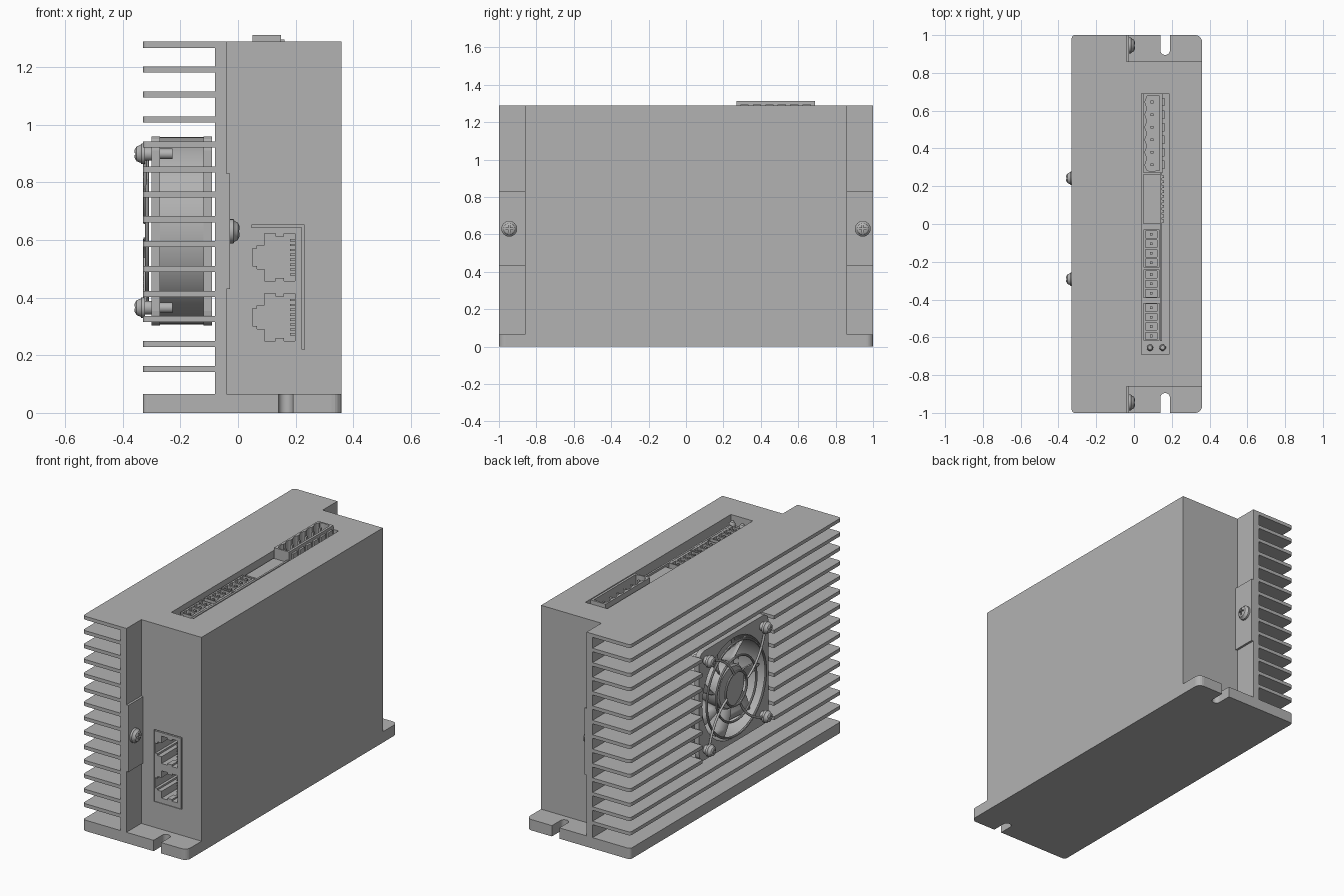
import bpy, bmesh, math
from mathutils import Matrix, Vector

old = bpy.data.objects.get("Cube")
if old:
    bpy.data.objects.remove(old, do_unlink=True)

grey = bpy.data.materials.new("aluminium_grey")
grey.use_nodes = True
COLOUR = (0.45, 0.45, 0.45, 1)
grey.diffuse_color = COLOUR
grey.node_tree.nodes["Principled BSDF"].inputs["Base Color"].default_value = COLOUR

TO_X = Matrix.Rotation(math.pi / 2, 4, 'Y')  # local z becomes +x


def activate(ob):
    bpy.ops.object.select_all(action='DESELECT')
    ob.select_set(True)
    bpy.context.view_layer.objects.active = ob


def finish(name, bm, smooth=False):
    bmesh.ops.recalc_face_normals(bm, faces=bm.faces)
    mesh = bpy.data.meshes.new(name)
    bm.to_mesh(mesh)
    bm.free()
    ob = bpy.data.objects.new(name, mesh)
    bpy.context.collection.objects.link(ob)
    mesh.materials.append(grey)
    if smooth:
        activate(ob)
        bpy.ops.object.shade_smooth_by_angle(angle=math.radians(35))
    return ob


def add_box(bm, x, y, z):
    """Add a box given (low, high) pairs."""
    size = [b - a for a, b in (x, y, z)]
    mid = [(a + b) / 2 for a, b in (x, y, z)]
    m = Matrix.Translation(mid) @ Matrix.Diagonal((*size, 1))
    bmesh.ops.create_cube(bm, size=1, matrix=m)


def boxes(name, items):
    bm = bmesh.new()
    for item in items:
        add_box(bm, *item)
    return finish(name, bm)


def prism(name, points, vec):
    """Extrude a closed 3D outline along a vector."""
    bm = bmesh.new()
    face = bm.faces.new([bm.verts.new(p) for p in points])
    res = bmesh.ops.extrude_face_region(bm, geom=[face])
    moved = [v for v in res["geom"] if isinstance(v, bmesh.types.BMVert)]
    bmesh.ops.translate(bm, verts=moved, vec=vec)
    return finish(name, bm)


def lathe(name, profile, matrix, steps=32):
    """Spin (radius, height) points round local z."""
    bm = bmesh.new()
    verts = [bm.verts.new((r, 0, h)) for r, h in profile]
    edges = [bm.edges.new(pair) for pair in zip(verts, verts[1:])]
    bmesh.ops.spin(bm, geom=verts + edges, cent=(0, 0, 0), axis=(0, 0, 1),
                   angle=math.tau, steps=steps)
    bmesh.ops.remove_doubles(bm, verts=bm.verts, dist=0.0002)
    bm.transform(matrix)
    return finish(name, bm, True)


def rod(name, r, h, matrix):
    return lathe(name, [(0, 0), (r, 0), (r, h), (0, h)], matrix)


def cut(ob, cutter):
    cutter.hide_render = True
    mod = ob.modifiers.new("cut", 'BOOLEAN')
    mod.operation, mod.solver, mod.object = 'DIFFERENCE', 'EXACT', cutter
    activate(ob)
    bpy.ops.object.modifier_apply(modifier=mod.name)
    bpy.data.objects.remove(cutter, do_unlink=True)


def bevel_upright(ob, x, radius):
    """Round the vertical end edges lying at a given x."""
    bm = bmesh.new()
    bm.from_mesh(ob.data)
    edges = [e for e in bm.edges if all(abs(v.co.x - x) < 0.001 and abs(v.co.y) > 0.99
             for v in e.verts) and abs(e.verts[0].co.z - e.verts[1].co.z) > 0.01]
    bmesh.ops.bevel(bm, geom=edges, offset=radius, segments=5, profile=0.5, affect='EDGES')
    bm.to_mesh(ob.data)
    bm.free()


# Finned heat sink with its base plate
LEFT, RIGHT, WALL, BACK = -0.33, 0.36, -0.04, -0.08
TOP, PLATE, END, BODY = 1.288, 0.065, 0.86, 1.0
PITCH, FIN = 0.0865, 0.021
outline = [(RIGHT, 0), (RIGHT, PLATE), (WALL, PLATE), (WALL, TOP)]
for i in range(14):
    z = TOP - i * PITCH
    outline += [(LEFT, z), (LEFT, z - FIN), (BACK, z - FIN)]
    outline.append((BACK, z - PITCH if i < 13 else PLATE))
outline += [(LEFT, PLATE), (LEFT, 0)]
sink = prism("heat_sink", [(x, -BODY, z) for x, z in outline], (0, 2 * BODY, 0))
bevel_upright(sink, LEFT, 0.018)
bevel_upright(sink, RIGHT, 0.035)
FY, FZ, FH = -0.025, 0.632, 0.328  # fan centre and half width
cut(sink, boxes("fan_pocket", [((-0.5, BACK), (FY - FH - 0.01, FY + FH + 0.01),
                                (FZ - FH - 0.006, FZ + FH + 0.006))]))
for s in (-1, 1):
    cut(sink, boxes("notch", [((0.14, 0.19), sorted((s * 0.92, s * 1.1)), (-0.1, 0.1))]))
    cut(sink, rod("notch_end", 0.025, 0.2, Matrix.Translation((0.165, s * 0.92, -0.1))))

# Cover with the top slot and front socket window
cover = boxes("cover", [((WALL, RIGHT), (-END, END), (PLATE, TOP))])
FLOOR = TOP - 0.06
cut(cover, boxes("top_slot", [((0.04, 0.185), (-0.69, 0.69), (FLOOR, 1.5))]))
cut(cover, boxes("socket_window", [((0.046, 0.23), (-1, -END + 0.015), (0.22, 0.652))]))

# Network sockets with stepped openings and contacts
sockets = boxes("socket_block", [((0.046, 0.222), (-END + 0.004, -END + 0.25), (0.22, 0.643))])
cut(cover, boxes("socket_space", [((0.046, 0.222), (-END - 0.1, -END + 0.25), (0.22, 0.643))]))
STEPS = ((0.05, 0.03), (0.066, 0.041), (0.092, 0.082))
for zc in (0.54, 0.332):
    half = []
    for (x, h), nxt in zip(STEPS, (0.066, 0.092, 0.197)):
        half += [(x, h), (nxt, h)]
    ring = half + [(x, -h) for x, h in reversed(half)]
    cut(sockets, prism("opening", [(x, -1, zc + h) for x, h in ring], (0, 0.36, 0)))
    boxes("socket_contacts", [((0.18, 0.198), (-END + 0.02, -0.64),
          (zc + (k - 3.5) * 0.017 - 0.004, zc + (k - 3.5) * 0.017 + 0.004)) for k in range(8)])
    boxes("socket_shield_tabs", [((0.13, 0.16), (-END + 0.004, -0.8),
          (zc + s * 0.077 - 0.005, zc + s * 0.077 + 0.005)) for s in (-1, 1)])

# Power terminal header: scalloped open tray with pins
ty = [0.313 + 0.0665 * k for k in range(6)]
header = boxes("terminal_header", [((0.05, 0.15), (0.27, 0.69), (FLOOR, 1.312))])
cut(header, boxes("tray", [((0.068, 0.136), (0.282, 0.678), (1.25, 1.4))]))
for y in ty:
    cut(header, rod("scallop", 0.036, 0.2, Matrix.Translation((0.095, y, 1.25))))
boxes("terminal_pins", [((0.088, 0.102), (y - 0.007, y + 0.007), (1.245, 1.3)) for y in ty])
boxes("terminal_ribs", [((0.149, 0.162), (y - 0.022, y + 0.022), (FLOOR, 1.295)) for y in ty])

# Signal headers with a cavity and pin for each way
for name, start, count in (("upper", -0.03, 4), ("middle", -0.242, 3), ("lower", -0.418, 4)):
    end = start - count * 0.05
    block = boxes(name + "_signal_header", [((0.05, 0.135), (end, start), (FLOOR - 0.01, 1.262))])
    ways = [start - 0.025 - 0.05 * k for k in range(count)]
    cut(block, boxes("cavities", [((0.06, 0.121), (y - 0.019, y + 0.019), (1.235, 1.4))
                                  for y in ways]))
    boxes(name + "_signal_pins", [((0.085, 0.099), (y - 0.007, y + 0.007), (1.23, 1.258))
                                  for y in ways])
boxes("circuit_board_edge", [((0.137, 0.148), (-0.62, 0.27), (FLOOR - 0.01, 1.262))])
boxes("switch_body", [((0.05, 0.137), (0, 0.265), (FLOOR - 0.01, 1.25))])
boxes("indicator_lights", [((0.148, 0.16), (0.009 + 0.026 * k, 0.023 + 0.026 * k),
                            (FLOOR - 0.01, 1.255)) for k in range(10)])
for x in (0.085, 0.152):
    lathe("status_light", [(0.017, 0), (0.017, 0.03), (0.011, 0.04), (0, 0.043)],
          Matrix.Translation((x, -0.655, FLOOR)))


def screw(name, loc, turn, r, h):
    """Domed cross-head screw with washer; head points along turned z."""
    m = Matrix.Translation(loc) @ turn
    head = lathe(name, [(0, 0), (r, 0), (r, h * 0.35), (r * 0.86, h * 0.45),
                        (r * 0.72, h * 0.8), (r * 0.4, h), (0, h)], m)
    w, l = r * 0.1, r * 0.5
    for a, b in ((w, l), (l, w)):
        slot = boxes("slot", [((-a, a), (-b, b), (h * 0.7, h * 2))])
        slot.data.transform(m)
        cut(head, slot)


# Cover wings and their screws
for s, side in ((-1, "front"), (1, "back")):
    boxes(side + "_wing", [((WALL, -0.027), sorted((s * END, s * BODY)), (0.43, 0.83))])
    screw(side + "_wing_screw", (-0.027, s * 0.945, 0.63), TO_X, 0.042, 0.033)

# Fan frame: two rounded flanges joined by a barrel
centre = Matrix.Translation((0, FY, FZ))
for name, x in (("outer_flange", -0.3), ("inner_flange", -0.12)):
    pts, c = [], FH - 0.05
    for q in range(4):
        for k in range(6):
            a = math.pi / 2 * (q + k / 5)
            cy = c if q in (0, 3) else -c
            cz = c if q < 2 else -c
            pts.append((x, FY + cy + 0.05 * math.cos(a), FZ + cz + 0.05 * math.sin(a)))
    flange = prism(name, pts, (0.03, 0, 0))
    cut(flange, rod("bore", 0.3, 0.2, centre @ Matrix.Translation((x - 0.1, 0, 0)) @ TO_X))
lathe("fan_barrel", [(0.3, -0.3), (0.325, -0.275), (0.325, -0.1), (0.3, -0.09), (0.3, -0.3)],
      centre @ TO_X, 64)
lathe("fan_hub", [(0, -0.285), (0.12, -0.285), (0.13, -0.275), (0.13, -0.09), (0, -0.09)],
      centre @ TO_X, 48)

# Swept fan blades
bm = bmesh.new()
for b in range(7):
    grid = []
    for i in range(6):
        r = 0.125 + 0.033 * i
        row = []
        for j in range(5):
            a = math.tau * b / 7 + 0.07 * i + 0.16 * j
            row.append(bm.verts.new((-0.265 + 0.035 * j, FY + r * math.cos(a), FZ + r * math.sin(a))))
        grid.append(row)
    for p, q in zip(grid, grid[1:]):
        for j in range(4):
            bm.faces.new((p[j], p[j + 1], q[j + 1], q[j]))
blades = finish("fan_blades", bm, True)
blades.modifiers.new("thickness", 'SOLIDIFY').thickness = 0.008

# Wire guard: rings and curved arms to the corners
for r in (0.1, 0.19, 0.28):
    wire = [(r + 0.007 * math.cos(math.tau * k / 8), 0.007 * math.sin(math.tau * k / 8))
            for k in range(9)]
    lathe("guard_ring", wire, centre @ Matrix.Translation((-0.316, 0, 0)) @ TO_X, 48)
SCREW = 0.267
curve = bpy.data.curves.new("guard_arms", 'CURVE')
curve.dimensions, curve.bevel_depth, curve.bevel_resolution = '3D', 0.007, 2
for q in range(4):
    arm = curve.splines.new('POLY')
    arm.points.add(8)
    for k, p in enumerate(arm.points):
        r = 0.1 + (SCREW * math.sqrt(2) - 0.1) * k / 8
        a = math.pi / 4 + math.pi / 2 * q + 0.5 * (1 - k / 8)
        p.co = (-0.322, FY + r * math.cos(a), FZ + r * math.sin(a), 1)
curve.materials.append(grey)
bpy.context.collection.objects.link(bpy.data.objects.new("guard_arms", curve))

# Fan corner screws
for sy in (-1, 1):
    for sz in (-1, 1):
        loc = Vector((-0.322, FY + sy * SCREW, FZ + sz * SCREW))
        screw("fan_screw", loc, TO_X.inverted(), 0.036, 0.037)
        rod("fan_screw_washer", 0.024, 0.03, Matrix.Translation(loc) @ TO_X)
        rod("fan_screw_shank", 0.018, 0.095, Matrix.Translation(loc) @ TO_X)
